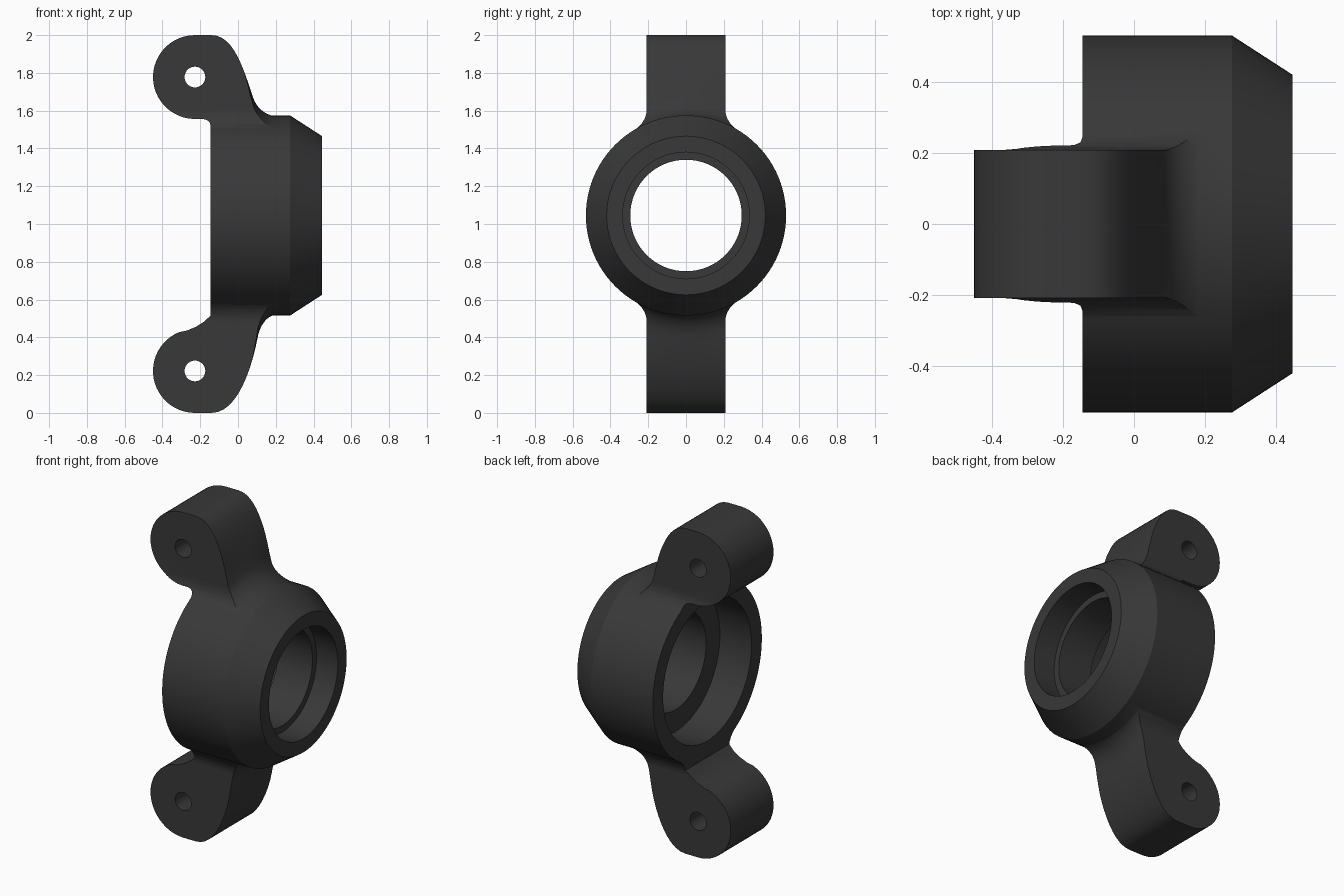
import bpy, bmesh, math

if "Cube" in bpy.data.objects:
    bpy.data.objects.remove(bpy.data.objects["Cube"])

CZ, R = 1.045, 0.53          # hub axis height and outer radius
EYE_X, EYE_R = -0.228, 0.222  # lug eye centre and radius

grey = bpy.data.materials.new("dark_grey")
grey.diffuse_color = (0.04, 0.04, 0.04, 1)
grey.use_nodes = True
grey.node_tree.nodes["Principled BSDF"].inputs["Base Color"].default_value = grey.diffuse_color


def loft(name, rings):
    """Solid from a list of equal closed rings, capped at both ends."""
    bm = bmesh.new()
    loops = [[bm.verts.new(p) for p in ring] for ring in rings]
    n = len(loops[0])
    for a, b in zip(loops, loops[1:]):
        for i in range(n):
            bm.faces.new((a[i], a[(i + 1) % n], b[(i + 1) % n], b[i]))
    bm.faces.new(loops[0])
    bm.faces.new(loops[-1])
    bmesh.ops.recalc_face_normals(bm, faces=bm.faces)
    me = bpy.data.meshes.new(name)
    bm.to_mesh(me)
    bm.free()
    ob = bpy.data.objects.new(name, me)
    bpy.context.collection.objects.link(ob)
    me.materials.append(grey)
    return ob


def circle(n, r):
    return [(r * math.cos(2 * math.pi * i / n), r * math.sin(2 * math.pi * i / n)) for i in range(n)]


def turned(name, profile, n=96):
    """Round solid about the hub axis from (x, radius) points."""
    return loft(name, [[(x, a, CZ + b) for a, b in circle(n, r)] for x, r in profile])


def boolean(ob, other, op):
    bpy.context.view_layer.objects.active = ob
    m = ob.modifiers.new(op, 'BOOLEAN')
    m.operation, m.solver, m.object = op, 'EXACT', other
    bpy.ops.object.modifier_apply(modifier=m.name)
    bpy.data.objects.remove(other)


def bezier(p, n=12):
    out = []
    for i in range(n + 1):
        t = i / n
        w = ((1 - t) ** 3, 3 * t * (1 - t) ** 2, 3 * t * t * (1 - t), t ** 3)
        out.append(tuple(sum(k * q[c] for k, q in zip(w, p)) for c in (0, 1)))
    return out


def ramp(v, a, b):
    t = min(1, max(0, (v - a) / (b - a)))
    return t * t * (3 - 2 * t)


def make_lug(name, side, eye_h, arc_end, neck, outer, fillet):
    """Lug drawn as (x, height from hub axis); side is +1 up, -1 down."""
    steps = 24
    pts = []
    for i in range(steps + 1):
        a = math.radians(90 + (arc_end - 90) * i / steps)
        pts.append((EYE_X + EYE_R * math.cos(a), eye_h + EYE_R * math.sin(a)))
    pts += neck + [(-0.145, 0.437), (0.2, 0.437)]
    pts += bezier(fillet) + bezier(outer)[1:]
    # slices across the width; the outer root follows the round hub
    rings = []
    for j in range(25):
        y = -0.3 + 0.025 * j
        drop = R - math.sqrt(R * R - y * y)
        rings.append([(x, y, CZ + side * (h - drop * ramp(x, 0, 0.08) * ramp(h, 0.8, 0.6)))
                      for x, h in pts])
    lug = loft(name, rings)
    # flared width where the lug meets the hub
    half = [(0.208, 1.2), (0.208, 0.56), (0.211, 0.537), (0.218, 0.515),
            (0.229, 0.495), (0.243, 0.477), (0.262, 0.459), (0.28, 0.445), (0.28, 0.3)]
    outline = half + [(-y, h) for y, h in reversed(half)]
    flare = loft("flare_cutter", [[(x, y, CZ + side * h) for y, h in outline] for x in (-0.7, 0.7)])
    boolean(lug, flare, 'INTERSECT')
    # pin hole
    hole = loft("hole_cutter", [[(EYE_X + a, y, CZ + side * eye_h + b) for a, b in circle(32, 0.055)]
                                for y in (-0.5, 0.5)])
    boolean(lug, hole, 'DIFFERENCE')
    return lug


upper = make_lug("upper_lug", 1, 0.733, 270,
                 [(-0.185, 0.511), (-0.165, 0.506), (-0.15, 0.493), (-0.145, 0.475)],
                 [(0.08, 0.625), (0.03, 0.77), (-0.02, 0.955), (-0.14, 0.955)],
                 [(0.2, 0.525), (0.15, 0.53), (0.1, 0.565), (0.08, 0.625)])
lower = make_lug("lower_lug", -1, 0.823, 248,
                 [(-0.27, 0.609), (-0.22, 0.588), (-0.18, 0.562), (-0.145, 0.53)],
                 [(0.105, 0.64), (0.075, 0.80), (0.0, 1.045), (-0.14, 1.045)],
                 [(0.2, 0.525), (0.16, 0.53), (0.12, 0.57), (0.105, 0.64)])

# hub body with chamfered nose, joined to both lugs
hub = turned("bearing_hub", [(-0.145, R), (0.275, R), (0.445, 0.42)])
boolean(hub, upper, 'UNION')
boolean(hub, lower, 'UNION')

# stepped bore with an inner lip
bore = turned("bore_cutter", [(-0.14501 - 0.1, 0.43), (0.07, 0.43), (0.07, 0.295),
                              (0.30, 0.295), (0.30, 0.335), (0.6, 0.335)])
boolean(hub, bore, 'DIFFERENCE')

# the eye walls reach over the bore, so restore what the bore cutter took is not needed:
# the lugs stay outside the bore radius.
bpy.ops.object.select_all(action='DESELECT')
hub.select_set(True)
bpy.context.view_layer.objects.active = hub
bpy.ops.object.shade_smooth_by_angle(angle=math.radians(30))
